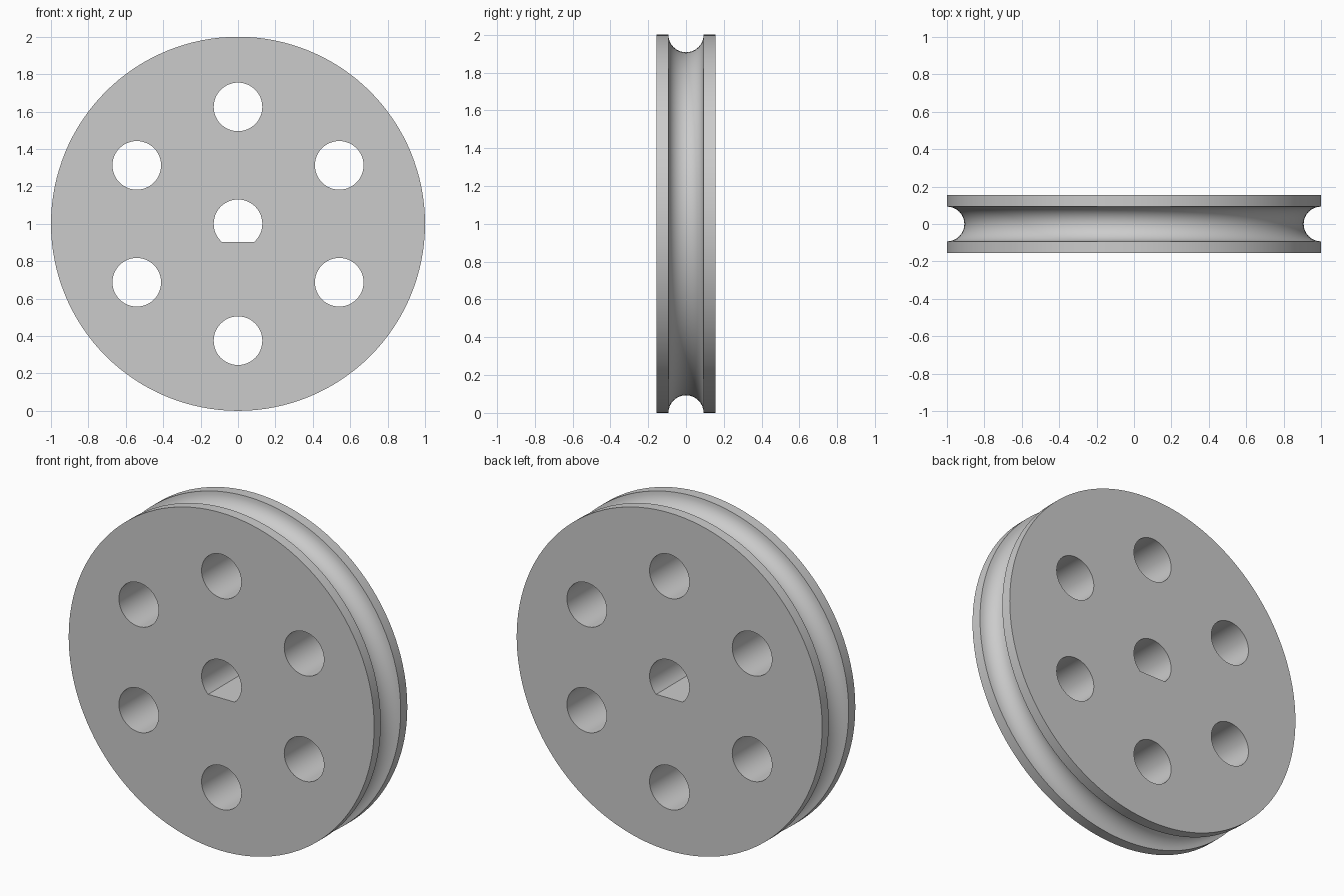
import bpy, bmesh, math

default = bpy.data.objects.get("Cube")
if default:
    bpy.data.objects.remove(default, do_unlink=True)

HALF_WIDTH = 0.155
GROOVE_R = 0.093
HOLE_R = 0.13
HOLE_RING = 0.625
FLAT = -0.097
SEGMENTS = 128

grey = bpy.data.materials.new("plain grey")
grey.use_nodes = True
colour = (0.6, 0.6, 0.6, 1)
grey.diffuse_color = colour
grey.node_tree.nodes["Principled BSDF"].inputs["Base Color"].default_value = colour


def make_object(name, bm):
    bmesh.ops.recalc_face_normals(bm, faces=bm.faces)
    mesh = bpy.data.meshes.new(name)
    bm.to_mesh(mesh)
    bm.free()
    mesh.materials.append(grey)
    obj = bpy.data.objects.new(name, mesh)
    bpy.context.collection.objects.link(obj)
    obj.location.z = 1
    return obj


def add_loft(bm, rings):
    """Skin a list of equal point rings and cap both ends."""
    loops = [[bm.verts.new(p) for p in ring] for ring in rings]
    for a, b in zip(loops, loops[1:]):
        for i in range(len(a)):
            j = (i + 1) % len(a)
            bm.faces.new((a[i], a[j], b[j], b[i]))
    bm.faces.new(loops[0])
    bm.faces.new(loops[-1])


def circle(radius, y, count):
    return [(radius * math.cos(math.tau * i / count), y,
             radius * math.sin(math.tau * i / count)) for i in range(count)]


# Grooved wheel: straight rims with a half-round channel between them
profile = [(1, -HALF_WIDTH)]
for i in range(17):
    t = math.pi * i / 16
    profile.append((1 - GROOVE_R * math.sin(t), -GROOVE_R * math.cos(t)))
profile.append((1, HALF_WIDTH))
bm = bmesh.new()
add_loft(bm, [circle(r, y, SEGMENTS) for r, y in profile])
wheel = make_object("pulley_wheel", bm)

# Cutters: six round holes and a D-shaped axle hole
bm = bmesh.new()
for k in range(6):
    a = math.radians(30 + 60 * k)
    cx, cz = HOLE_RING * math.cos(a), HOLE_RING * math.sin(a)
    add_loft(bm, [[(x + cx, y, z + cz) for x, y, z in circle(HOLE_R, s, 48)]
                  for s in (-0.3, 0.3)])
start = math.asin(FLAT / HOLE_R)
sweep = math.pi - 2 * start
add_loft(bm, [[(HOLE_R * math.cos(start + sweep * i / 40), s,
                HOLE_R * math.sin(start + sweep * i / 40)) for i in range(41)]
              for s in (-0.3, 0.3)])
cutter = make_object("hole_cutter", bm)
cutter.hide_render = True

bpy.ops.object.select_all(action="DESELECT")
wheel.select_set(True)
bpy.context.view_layer.objects.active = wheel
cut = wheel.modifiers.new("holes", "BOOLEAN")
cut.operation = "DIFFERENCE"
cut.solver = "EXACT"
cut.object = cutter
bpy.ops.object.modifier_apply(modifier=cut.name)
bpy.data.objects.remove(cutter, do_unlink=True)

bpy.ops.object.shade_smooth_by_angle(angle=math.radians(30))
